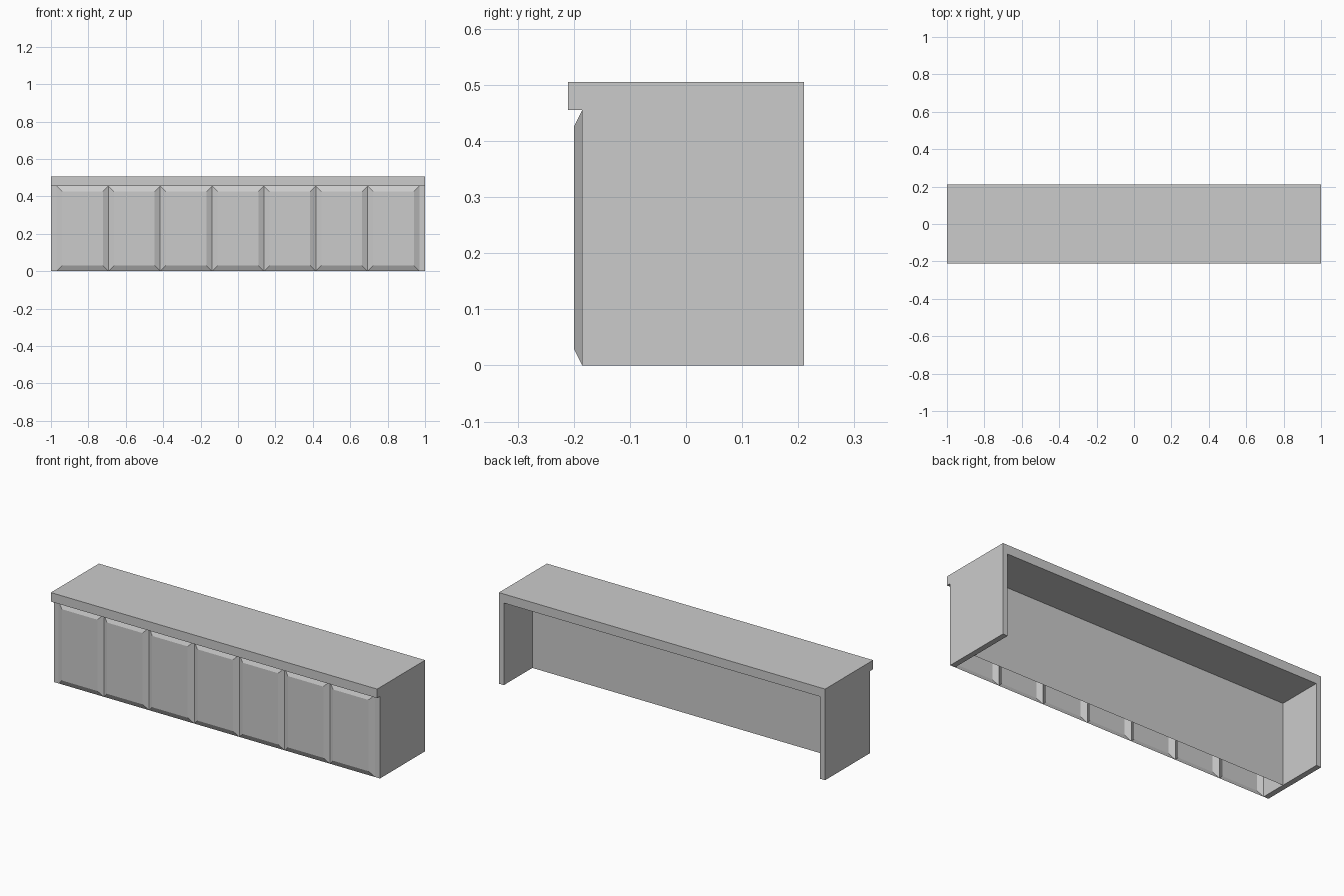
import bpy, bmesh

if "Cube" in bpy.data.objects:
    bpy.data.objects.remove(bpy.data.objects["Cube"])

HALF, SIDE_T = 1.0, 0.03
FRONT, BACK = -0.185, 0.21
Z_TOP, Z_SLAB = 0.505, 0.455
PANELS, BEVEL, RAISE = 7, 0.03, 0.015


def make_object(name, bm):
    bmesh.ops.recalc_face_normals(bm, faces=bm.faces)
    mesh = bpy.data.meshes.new(name)
    bm.to_mesh(mesh)
    bm.free()
    obj = bpy.data.objects.new(name, mesh)
    bpy.context.collection.objects.link(obj)
    return obj


def box(name, lo, hi):
    bm = bmesh.new()
    bmesh.ops.create_cube(bm, size=1)
    for v in bm.verts:
        v.co = [(a + b) / 2 + c * (b - a) for a, b, c in zip(lo, hi, v.co)]
    return make_object(name, bm)


def sheet_rect(bm, x0, x1, y, z0, z1):
    corners = ((x0, z0), (x1, z0), (x1, z1), (x0, z1))
    return [bm.verts.new((x, y, z)) for x, z in corners]


# Counter top, overhanging the front
box("counter_top", (-HALF, -0.21, Z_SLAB), (HALF, BACK, Z_TOP))

# End walls
for name, x0 in (("left_side", -HALF), ("right_side", HALF - SIDE_T)):
    box(name, (x0, FRONT, 0), (x0 + SIDE_T, BACK, Z_SLAB))

# Thin inner partition behind the hollow front
bm = bmesh.new()
inner = HALF - SIDE_T
bm.faces.new(sheet_rect(bm, -inner, inner, -0.04, 0, Z_SLAB))
make_object("inner_partition", bm)

# Row of raised front panels: hollow shells with chamfered borders
width = 2 * inner / PANELS
for i in range(PANELS):
    x0 = -inner + i * width
    x1 = x0 + width
    bm = bmesh.new()
    rim = sheet_rect(bm, x0, x1, FRONT, 0, Z_SLAB)
    face = sheet_rect(bm, x0 + BEVEL, x1 - BEVEL, FRONT - RAISE, BEVEL, Z_SLAB - BEVEL)
    bm.faces.new(face)
    for k in range(4):
        n = (k + 1) % 4
        bm.faces.new((rim[k], rim[n], face[n], face[k]))
    make_object(f"front_panel_{i + 1}", bm)
